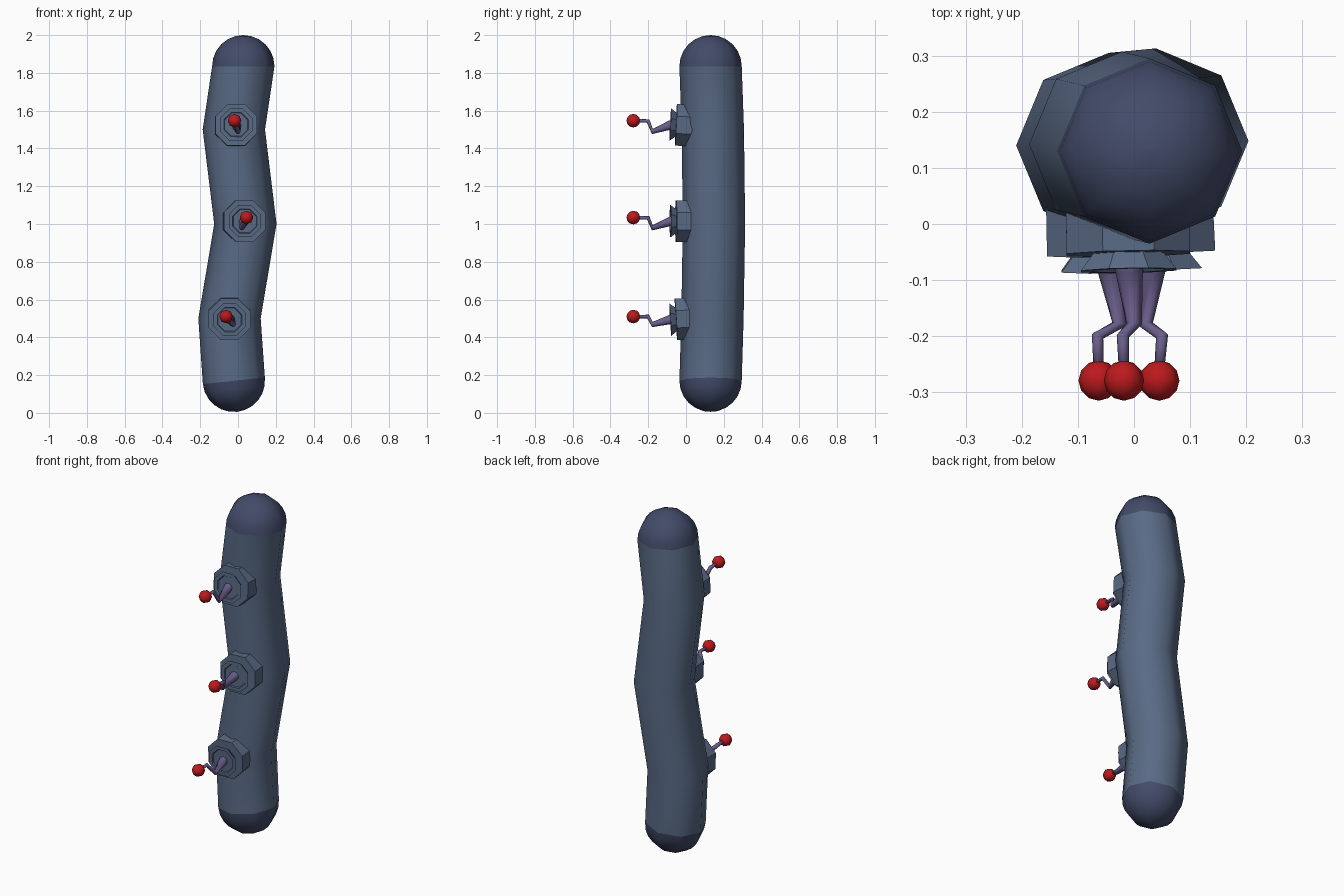
import bpy, bmesh, math
from mathutils import Vector, Matrix

if "Cube" in bpy.data.objects:
    bpy.data.objects.remove(bpy.data.objects["Cube"])


def material(name, rgb):
    m = bpy.data.materials.new(name)
    m.diffuse_color = (*rgb, 1)
    m.use_nodes = True
    m.node_tree.nodes["Principled BSDF"].inputs["Base Color"].default_value = m.diffuse_color
    return m


BLUE = material("slate_blue", (0.10, 0.145, 0.235))
DARK = material("dark_blue", (0.055, 0.07, 0.14))
PURPLE = material("purple", (0.14, 0.11, 0.25))
RED = material("red", (0.5, 0.01, 0.012))


def finish(name, bm, mat, smooth):
    bmesh.ops.recalc_face_normals(bm, faces=bm.faces)
    for f in bm.faces:
        f.smooth = smooth
    me = bpy.data.meshes.new(name)
    bm.to_mesh(me)
    bm.free()
    me.materials.append(mat)
    ob = bpy.data.objects.new(name, me)
    bpy.context.collection.objects.link(ob)
    return ob


def loft(name, rings, mat, smooth=True, ends=(True, True), sides=8, phase=0.0):
    """Skin a list of (centre, radius, normal) rings."""
    bm = bmesh.new()
    loops = []
    for c, r, n in rings:
        n = Vector(n).normalized()
        # frame with its first axis as close to +x as possible
        u = (Vector((1, 0, 0)) - n * n.x).normalized()
        v = n.cross(u)
        angles = [phase + 2 * math.pi * k / sides for k in range(sides)]
        loops.append([bm.verts.new(Vector(c) + r * (u * math.cos(a) + v * math.sin(a)))
                      for a in angles])
    for a, b in zip(loops, loops[1:]):
        for k in range(sides):
            j = (k + 1) % sides
            bm.faces.new((a[k], a[j], b[j], b[k]))
    if ends[0]:
        bm.faces.new(loops[0][::-1])
    if ends[1]:
        bm.faces.new(loops[-1])
    return finish(name, bm, mat, smooth)


R = 0.165
UP = Vector((0, 0, 1))
bottom_n = Vector((-math.sin(math.radians(6)), 0, math.cos(math.radians(6))))
bottom_c = Vector((-0.022, 0.13, 0.17))
top_c = Vector((0.028, 0.13, 1.835))

# crooked trunk
loft("trunk", [(bottom_c, R, bottom_n),
               ((-0.045, 0.14, 0.5), R, UP),
               ((0.039, 0.148, 1.0), R, UP),
               ((-0.022, 0.142, 1.5), R, UP),
               (top_c, R, UP)], BLUE, ends=(False, False))


# rounded ends
def dome(name, c, n, axis):
    rings = []
    for i in range(6):
        a = math.radians(90) * i / 6
        rings.append((c + axis * R * math.sin(a), R * math.cos(a), n))
    rings.append((c + axis * R, 0.001, n))
    loft(name, rings, DARK, ends=(False, True))


dome("top_cap", top_c, UP, UP)
dome("bottom_cap", bottom_c, bottom_n, -bottom_n)

# sockets, each with a crooked stalk and a ball: centre, facing, elbow, knee, ball
eyes = [
    ("lower", (-0.045, 0.495), (0.02, -1, -0.06), (-0.025, 0.468), (-0.065, 0.51), (-0.063, 0.51)),
    ("middle", (0.035, 1.015), (0.05, -1, 0.0), (0.02, 0.98), (0.05, 1.032), (0.045, 1.034)),
    ("upper", (-0.01, 1.525), (0.02, -1, 0.05), (0.0, 1.49), (-0.02, 1.545), (-0.018, 1.547)),
]
for name, (x, z), face, elbow, knee, tip in eyes:
    n = Vector(face).normalized()
    front = Vector((x, -0.053, z))
    # socket drum with flared, slightly dished lip
    profile = [(-0.11, 0.119), (0, 0.119), (0, 0.068), (0.03, 0.092),
               (0.03, 0.070), (0.024, 0.066)]
    loft(name + "_socket", [(front + n * d, r, n) for d, r in profile],
         BLUE, smooth=False, phase=math.pi / 8)
    # stalk
    pts = [Vector((x, -0.05, z + 0.003)), Vector((x * 0.9, -0.08, z)),
           Vector((elbow[0], -0.178, elbow[1])), Vector((knee[0], -0.2, knee[1])),
           Vector((tip[0], -0.26, tip[1]))]
    radii = [0.027, 0.025, 0.014, 0.011, 0.009]
    rings = []
    for i, p in enumerate(pts):
        a, b = pts[max(i - 1, 0)], pts[min(i + 1, len(pts) - 1)]
        rings.append((p, radii[i], b - a))
    loft(name + "_stalk", rings, PURPLE)
    # ball
    bm = bmesh.new()
    bmesh.ops.create_uvsphere(
        bm, u_segments=8, v_segments=6, radius=0.036,
        matrix=Matrix.Translation((tip[0], -0.279, tip[1])) @ Matrix.Rotation(math.pi / 2, 4, 'X'))
    finish(name + "_ball", bm, RED, True)
